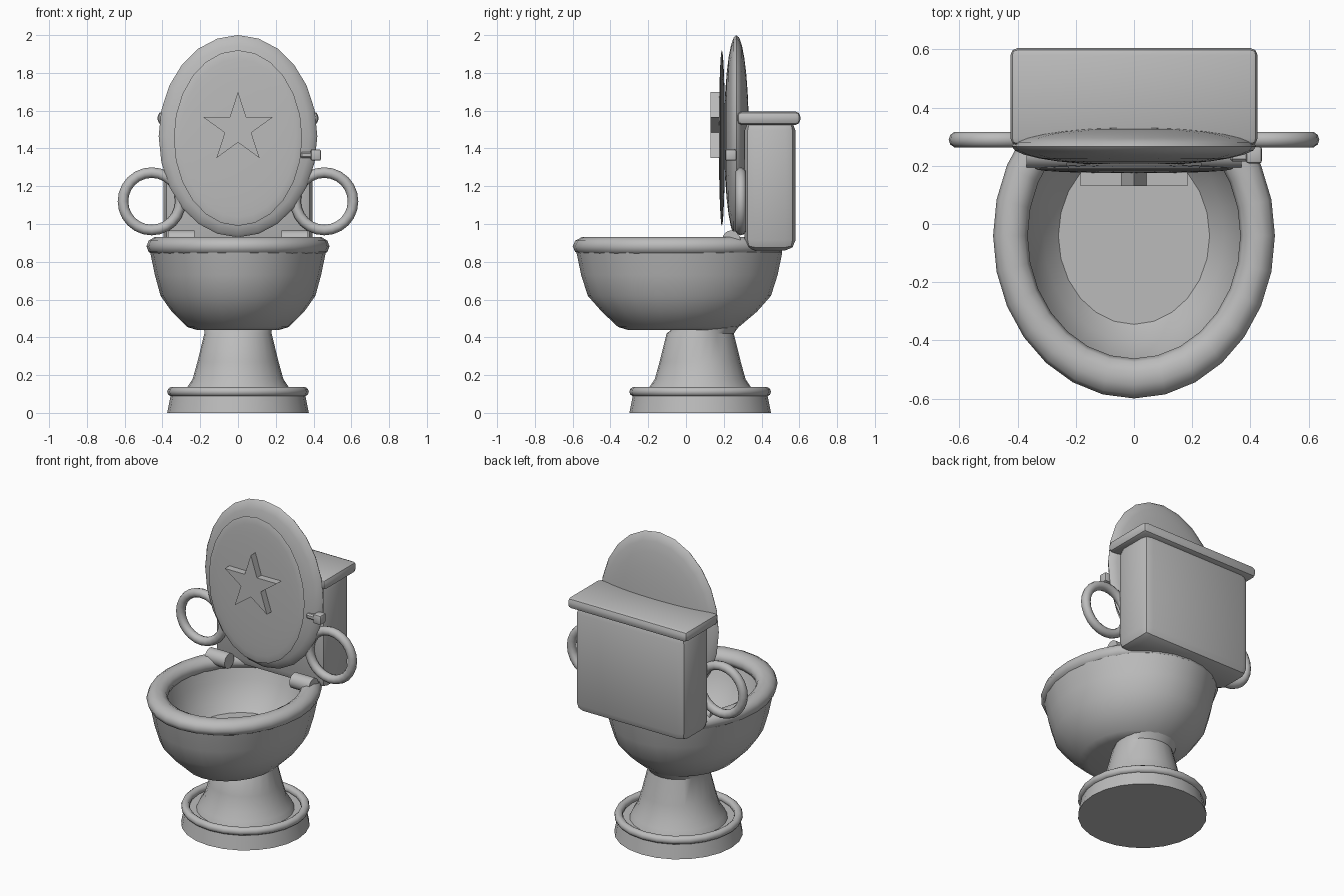
import bpy, bmesh, math
from mathutils import Matrix

if "Cube" in bpy.data.objects:
    bpy.data.objects.remove(bpy.data.objects["Cube"])

grey = bpy.data.materials.new("plain grey")
grey.diffuse_color = (0.5, 0.5, 0.5, 1)
grey.use_nodes = True
grey.node_tree.nodes["Principled BSDF"].inputs["Base Color"].default_value = grey.diffuse_color


def finish(name, bm, angle=40):
    """Turn a bmesh into a named, smooth-by-angle object."""
    bmesh.ops.recalc_face_normals(bm, faces=bm.faces)
    me = bpy.data.meshes.new(name)
    bm.to_mesh(me)
    bm.free()
    me.materials.append(grey)
    ob = bpy.data.objects.new(name, me)
    bpy.context.collection.objects.link(ob)
    bpy.ops.object.select_all(action='DESELECT')
    ob.select_set(True)
    bpy.context.view_layer.objects.active = ob
    bpy.ops.object.shade_smooth_by_angle(angle=math.radians(angle))
    return ob


def loft(name, rings, n=24, angle=40):
    """Stack of elliptical rings (rx, ry, centre y, z), capped at both ends."""
    bm = bmesh.new()
    loops = []
    for rx, ry, cy, z in rings:
        loops.append([bm.verts.new((rx * math.cos(2 * math.pi * i / n),
                                    cy + ry * math.sin(2 * math.pi * i / n), z))
                      for i in range(n)])
    for a, b in zip(loops, loops[1:]):
        for i in range(n):
            j = (i + 1) % n
            bm.faces.new((a[i], a[j], b[j], b[i]))
    bm.faces.new(loops[0])
    bm.faces.new(loops[-1])
    return finish(name, bm, angle)


def torus(name, R, r, matrix, n=24, m=10):
    """Ring around local z."""
    bm = bmesh.new()
    v = [[bm.verts.new(((R + r * math.cos(2 * math.pi * k / m)) * math.cos(2 * math.pi * i / n),
                        (R + r * math.cos(2 * math.pi * k / m)) * math.sin(2 * math.pi * i / n),
                        r * math.sin(2 * math.pi * k / m))) for k in range(m)] for i in range(n)]
    for i in range(n):
        for k in range(m):
            i2, k2 = (i + 1) % n, (k + 1) % m
            bm.faces.new((v[i][k], v[i2][k], v[i2][k2], v[i][k2]))
    bm.transform(matrix)
    return finish(name, bm, 60)


def box(name, lo, hi, bevel, segments=2, angle=25):
    bm = bmesh.new()
    size = [h - l for l, h in zip(lo, hi)]
    mid = [(h + l) / 2 for l, h in zip(lo, hi)]
    bmesh.ops.create_cube(bm, size=1, matrix=Matrix.Translation(mid) @ Matrix.Diagonal((*size, 1)))
    bmesh.ops.bevel(bm, geom=bm.edges[:], offset=bevel, segments=segments, profile=0.5, affect='EDGES')
    return finish(name, bm, angle)


def lens(name, centre, radii):
    """Flattened ellipsoid facing the front."""
    bm = bmesh.new()
    bmesh.ops.create_uvsphere(bm, u_segments=24, v_segments=14, radius=1)
    bm.transform(Matrix.Translation(centre) @ Matrix.Diagonal((*radii, 1)) @ Matrix.Rotation(math.pi / 2, 4, 'X'))
    return finish(name, bm, 60)


# Foot, foot ring and leaning pedestal
loft("base_foot", [(.375, .375, .075, 0), (.355, .355, .075, .1)])
torus("base_ring", .35, .025, Matrix.Translation((0, .075, .112)))
loft("pedestal", [(.29, .29, .075, .09), (.27, .27, .075, .135), (.24, .24, .075, .18),
                  (.215, .215, .075, .27), (.178, .178, .075, .42), (.18, .165, .125, .47),
                  (.185, .15, .23, .55), (.185, .15, .24, .57)])

# Bowl: outside up to the rim, then down the inside to the floor
loft("bowl", [(.22, .27, -.04, .44), (.27, .32, -.04, .455), (.35, .41, -.035, .535),
              (.41, .485, -.035, .62), (.44, .52, -.035, .73), (.465, .545, -.035, .85),
              (.43, .50, -.04, .89), (.38, .45, -.04, .87), (.355, .42, -.04, .78),
              (.31, .365, -.04, .68), (.26, .305, -.04, .62)])
torus("bowl_rim", 1, .14, Matrix.Translation((0, -.04, .882)) @ Matrix.Diagonal((.425, .491, .36, 1)), n=28)

# Cistern with its lid
box("tank", (-.395, .31, .86), (.395, .58, 1.55), .055)
box("tank_lid", (-.425, .27, 1.525), (.425, .605, 1.595), .025)

# Raised seat lid with inner panel
lens("seat_lid", (0, .267, 1.465), (.42, .066, .535))
lens("lid_panel", (0, .19, 1.455), (.34, .016, .465))

# Star plaque on the panel
bm = bmesh.new()
pts = []
for i in range(10):
    r = .194 if i % 2 == 0 else .074
    a = math.pi / 2 + i * math.pi / 5
    pts.append(bm.verts.new((r * math.cos(a), .13, 1.506 + r * math.sin(a))))
face = bm.faces.new(pts)
ext = bmesh.ops.extrude_face_region(bm, geom=[face], use_keep_orig=True)
bmesh.ops.translate(bm, vec=(0, .06, 0), verts=[g for g in ext["geom"] if isinstance(g, bmesh.types.BMVert)])
finish("star", bm, 20)

# Flush lever
box("lever_arm", (.33, .215, 1.35), (.40, .26, 1.382), .008, 1)
box("lever_grip", (.385, .208, 1.335), (.44, .267, 1.395), .01)

# Side rings and hinges, mirrored left and right
for side, s in (("left", -1), ("right", 1)):
    torus(side + "_ring_handle", .152, .028,
          Matrix.Translation((s * .457, .29, 1.12)) @ Matrix.Rotation(math.pi / 2, 4, 'X'))
    bm = bmesh.new()
    bmesh.ops.create_cone(bm, cap_ends=True, segments=16, radius1=.048, radius2=.048, depth=.14,
                          matrix=Matrix.Translation((s * .3, .24, .918)) @ Matrix.Rotation(math.pi / 2, 4, 'Y'))
    finish(side + "_hinge", bm)
